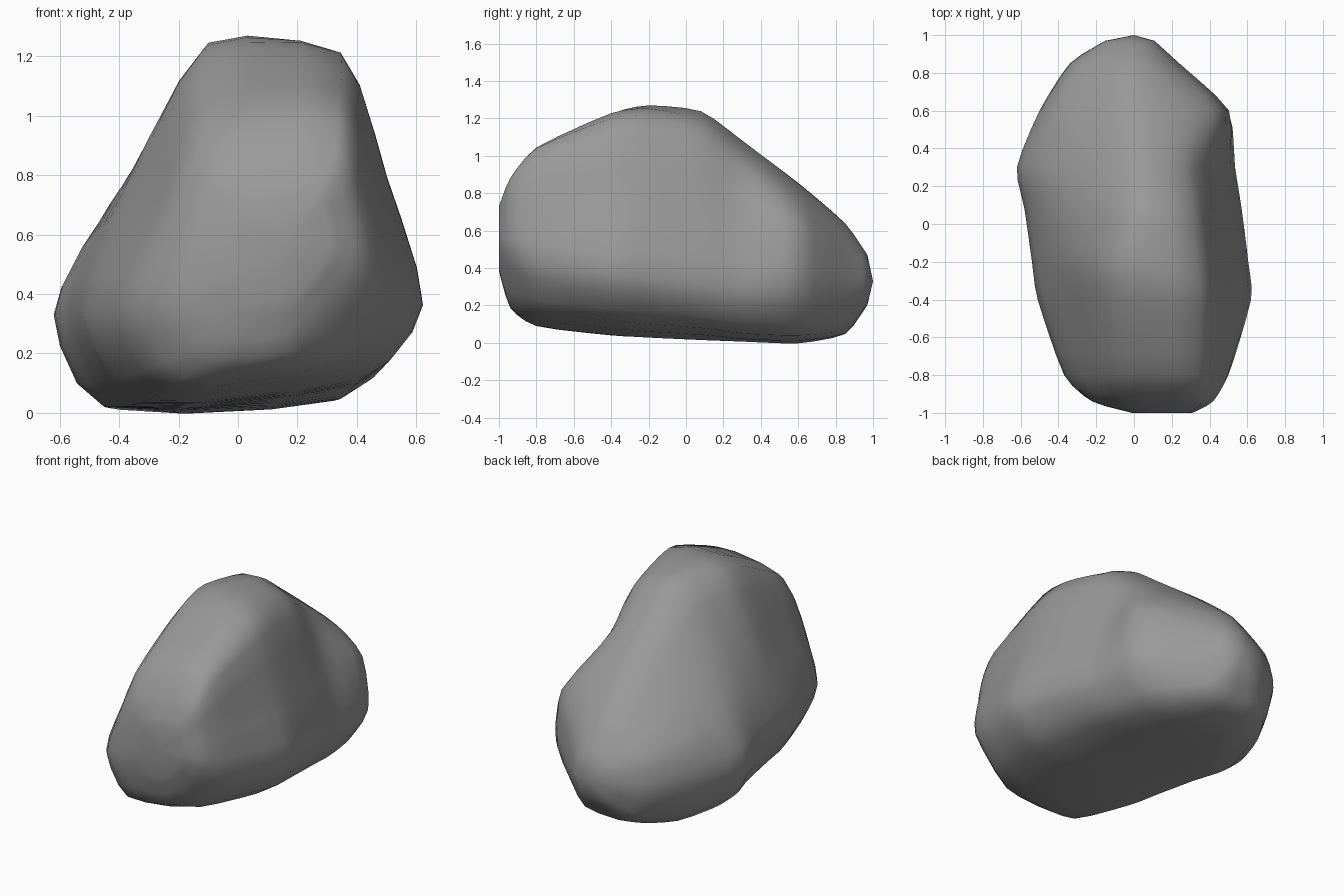
import bpy
import bmesh
from mathutils import Vector

default = bpy.data.objects.get("Cube")
if default:
    bpy.data.objects.remove(default, do_unlink=True)

STEPS = 3                      # smooth steps between neighbouring outline points

# Outlines from front to back: depth, then (x, z) around the stone:
# floor left, left rim, left slope, left crest, right crest, right slope, right rim, floor right
SECTIONS = [
    (-.94, [(-.08, .2), (-.22, .36), (-.18, .59), (-.06, .81), (.33, .88), (.39, .7), (.41, .48), (.17, .21)]),
    (-.8, [(-.22, .09), (-.37, .35), (-.26, .66), (-.1, .98), (.34, 1.04), (.44, .77), (.5, .42), (.3, .16)]),
    (-.4, [(-.31, .04), (-.51, .34), (-.33, .76), (-.11, 1.19), (.35, 1.2), (.5, .79), (.62, .37), (.41, .12)]),
    (-.2, [(-.34, .03), (-.54, .34), (-.38, .76), (-.1, 1.245), (.33, 1.21), (.49, .8), (.605, .35), (.4, .1)]),
    (.08, [(-.39, .02), (-.58, .34), (-.42, .72), (-.02, 1.23), (.31, 1.14), (.44, .79), (.57, .32), (.38, .08)]),
    (.3, [(-.45, .02), (-.62, .33), (-.46, .64), (-.01, 1.08), (.27, .99), (.4, .75), (.535, .3), (.35, .05)]),
    (.6, [(-.36, .01), (-.5, .3), (-.41, .56), (-.02, .855), (.28, .78), (.46, .63), (.5, .3), (.3, .04)]),
    (.85, [(-.22, .06), (-.34, .28), (-.28, .48), (-.03, .64), (.12, .6), (.21, .49), (.24, .28), (.12, .07)]),
]


def shrink(ring, y, factor, centre):
    """Smaller copy of a ring, moved to depth y, to round off an end."""
    target = Vector((centre[0], y, centre[1]))
    return [Vector((target.x + (p.x - target.x) * factor, y,
                    target.z + (p.z - target.z) * factor)) for p in ring]


def spline(a, b, c, d, t):
    """Point on a fairly taut curve between b and c."""
    m, n = (c - a) / 3, (d - b) / 3
    return (b + m * t + (3 * (c - b) - 2 * m - n) * t * t
            + (2 * (b - c) + m + n) * t * t * t)


def smooth_loop(pts):
    n = len(pts)
    return [spline(pts[i - 1], pts[i], pts[(i + 1) % n], pts[(i + 2) % n], s / STEPS)
            for i in range(n) for s in range(STEPS)]


def smooth_path(pts):
    ext = [pts[0]] + pts + [pts[-1]]
    out = [spline(*ext[i:i + 4], s / STEPS)
           for i in range(len(pts) - 1) for s in range(STEPS)]
    return out + [pts[-1]]


# Rings with rounded ends
rings = [[Vector((x, y, z)) for x, z in outline] for y, outline in SECTIONS]
rings.insert(0, shrink(rings[0], -1, .5, (.2, .58)))
rings.append(shrink(rings[-1], .97, .45, (0, .33)))
columns = [smooth_path(list(col)) for col in zip(*map(smooth_loop, rings))]

# Skin, closed by a fan at each end
bm = bmesh.new()
grid = [[bm.verts.new(p) for p in col] for col in columns]
front_tip = bm.verts.new(sum((c[0].co for c in grid), Vector()) / len(grid))
back_tip = bm.verts.new((0, 1, .33))
for i, col in enumerate(grid):
    prev = grid[i - 1]
    for j in range(len(col) - 1):
        bm.faces.new((prev[j], prev[j + 1], col[j + 1], col[j]))
    bm.faces.new((front_tip, prev[0], col[0]))
    bm.faces.new((back_tip, col[-1], prev[-1]))
bmesh.ops.recalc_face_normals(bm, faces=bm.faces)

mesh = bpy.data.meshes.new("boulder")
bm.to_mesh(mesh)
bm.free()
mesh.shade_smooth()
boulder = bpy.data.objects.new("boulder", mesh)
bpy.context.collection.objects.link(boulder)

# Stone colour
stone = bpy.data.materials.new("grey stone")
stone.use_nodes = True
colour = (.32, .32, .32, 1)
stone.diffuse_color = colour
stone.node_tree.nodes["Principled BSDF"].inputs["Base Color"].default_value = colour
mesh.materials.append(stone)
